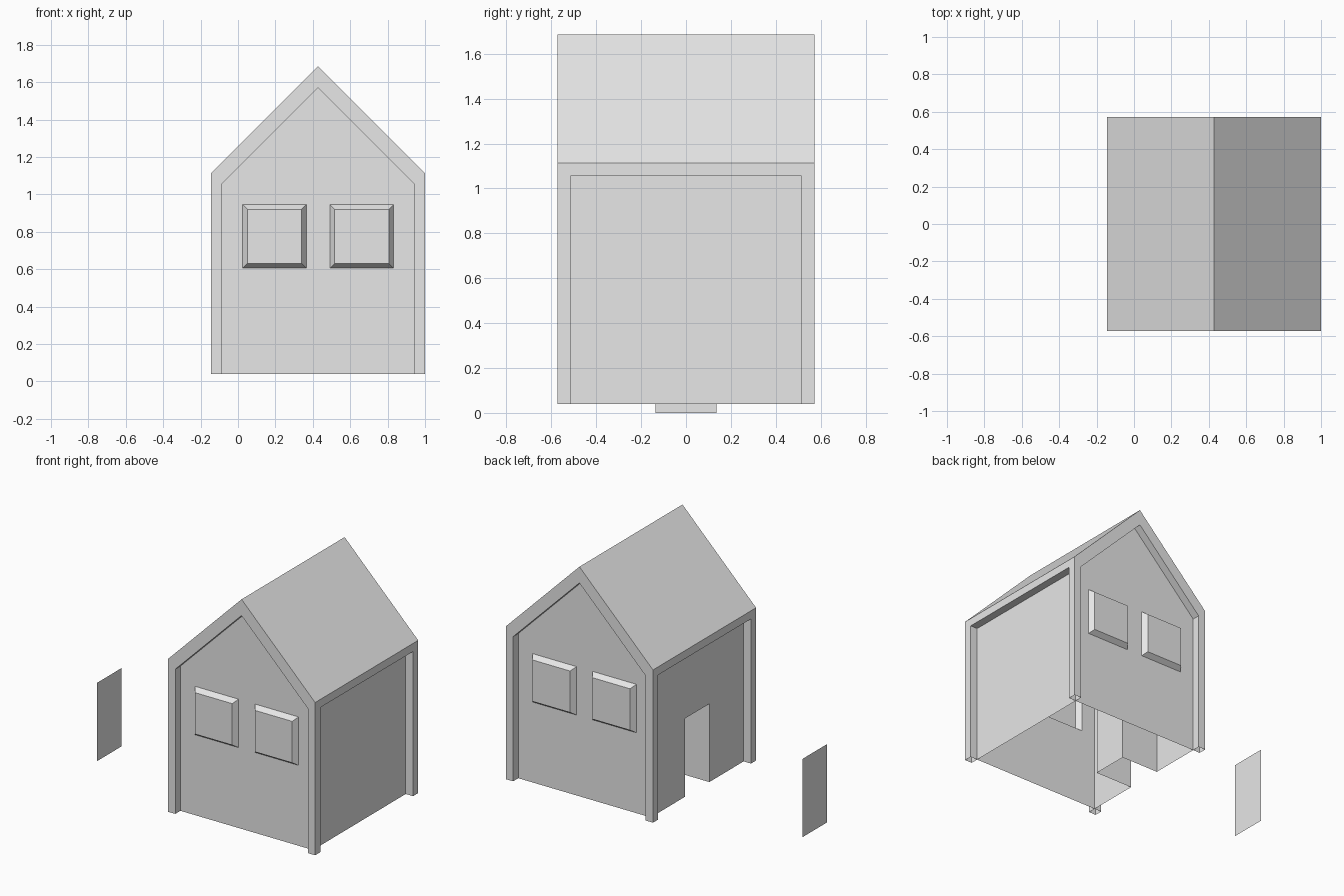
import bpy
import bmesh
from mathutils import Vector

if "Cube" in bpy.data.objects:
    bpy.data.objects.remove(bpy.data.objects["Cube"], do_unlink=True)

grey = bpy.data.materials.new("plain_grey")
grey.use_nodes = True
grey.diffuse_color = (0.8, 0.8, 0.8, 1)
grey.node_tree.nodes["Principled BSDF"].inputs["Base Color"].default_value = (0.8, 0.8, 0.8, 1)

CX = 0.428                       # house centre line
HALF, POST = 0.572, 0.057        # half width and post thickness
INNER = HALF - POST
BASE, EAVE, RIDGE = 0.04, 1.113, 1.685
IN_EAVE, IN_RIDGE = 1.056, 1.571
DOOR_W, DOOR_H, DOOR_DEPTH = 0.135, 0.55, 0.30
WIN_LOW, WIN_HIGH, BEVEL = 0.605, 0.945, 0.035


def add_face(bm, points, facing):
    """Add one face turned towards the given direction."""
    f = bm.faces.new([bm.verts.new(p) for p in points])
    f.normal_update()
    if f.normal.dot(Vector(facing)) < 0:
        f.normal_flip()
    return f


def strip(bm, a, b, facing=None, target=None):
    """Join two matching lines of points with quads."""
    for i in range(len(a) - 1):
        quad = [Vector(p) for p in (a[i], a[i + 1], b[i + 1], b[i])]
        aim = facing or Vector(target) - sum(quad, Vector()) / 4
        add_face(bm, quad, aim)


def grid(bm, us, zs, place, facing):
    """Quads between the given lines; returns faces keyed by column and row."""
    return {(i, j): add_face(bm, [place(us[i], zs[j]), place(us[i + 1], zs[j]),
                                  place(us[i + 1], zs[j + 1]), place(us[i], zs[j + 1])], facing)
            for i in range(len(us) - 1) for j in range(len(zs) - 1)}


def finish(bm, name):
    bmesh.ops.remove_doubles(bm, verts=bm.verts, dist=0.0005)
    mesh = bpy.data.meshes.new(name)
    bm.to_mesh(mesh)
    bm.free()
    mesh.materials.append(grey)
    obj = bpy.data.objects.new(name, mesh)
    bpy.context.collection.objects.link(obj)


def gable(half, eave, ridge):
    return [(-half, BASE), (-half, eave), (0, ridge), (half, eave), (half, BASE)]


def doorway(half, eave):
    return [(-half, BASE), (-half, eave), (half, eave), (half, BASE)]


def on_y(y):
    return lambda u, z: (CX + u, y, z)


def on_x(x):
    return lambda u, z: (CX + x, u, z)


# Corner posts, roof edges and the sides of the recesses
bm = bmesh.new()
for s in (-1, 1):
    for plane, outer, inner, facing, middle in (
            (on_y, gable(HALF, EAVE, RIDGE), gable(INNER, IN_EAVE, IN_RIDGE), (0, s, 0), 0.9),
            (on_x, doorway(HALF, EAVE), doorway(INNER, IN_EAVE), (s, 0, 0), 0.6)):
        front, back = plane(s * HALF), plane(s * INNER)
        rim = [front(*p) for p in inner]
        strip(bm, [front(*p) for p in outer], rim, facing=facing)
        strip(bm, rim, [back(*p) for p in inner], target=front(0, middle))
finish(bm, "house_frame")

# Roof slopes
bm = bmesh.new()
for s in (-1, 1):
    strip(bm, [(CX + s * HALF, -HALF, EAVE), (CX, -HALF, RIDGE)],
          [(CX + s * HALF, HALF, EAVE), (CX, HALF, RIDGE)], facing=(s, 0, 1))
finish(bm, "roof")

# Gable walls, each with two raised windows
for name, s in (("front_wall", -1), ("back_wall", 1)):
    bm = bmesh.new()
    place = on_y(s * INNER)
    cells = grid(bm, [-INNER, -0.403, -0.063, 0.063, 0.403, INNER],
                 [BASE, WIN_LOW, WIN_HIGH, IN_EAVE], place, (0, s, 0))
    add_face(bm, [place(-INNER, IN_EAVE), place(0, IN_RIDGE), place(INNER, IN_EAVE)], (0, s, 0))
    for key in ((1, 1), (3, 1)):
        bmesh.ops.inset_individual(bm, faces=[cells[key]], thickness=BEVEL, depth=BEVEL)
    finish(bm, name)

# Plain side wall
bm = bmesh.new()
grid(bm, [-INNER, INNER], [BASE, IN_EAVE], on_x(INNER), (1, 0, 0))
finish(bm, "plain_side_wall")

# Side wall with a door opening and a shallow entrance
bm = bmesh.new()
place, deep = on_x(-INNER), on_x(-INNER + DOOR_DEPTH)
top = BASE + DOOR_H
cells = grid(bm, [-INNER, -DOOR_W, DOOR_W, INNER], [BASE, top, IN_EAVE], place, (-1, 0, 0))
bm.faces.remove(cells[1, 0])
opening = doorway(DOOR_W, top)
strip(bm, [place(*p) for p in opening], [deep(*p) for p in opening],
      target=on_x(-INNER + DOOR_DEPTH / 2)(0, BASE + DOOR_H / 2))
add_face(bm, [deep(*p) for p in opening], (-1, 0, 0))
finish(bm, "door_side_wall")

# Loose door panel standing away from the house
bm = bmesh.new()
grid(bm, [-DOOR_W, DOOR_W], [0, DOOR_H], lambda u, z: (-1, u, z), (-1, 0, 0))
finish(bm, "door_panel")
